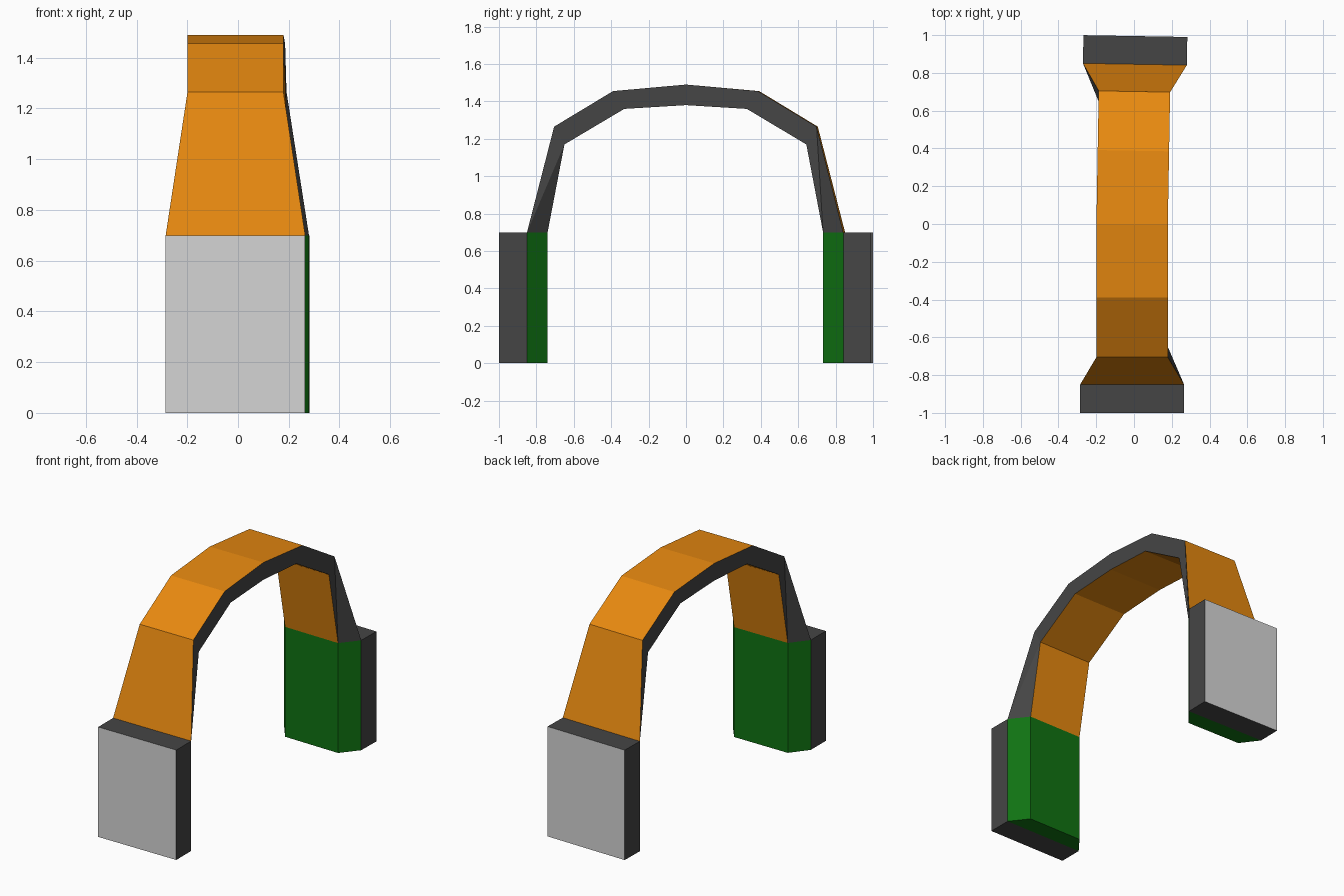
import bpy, bmesh, math
from mathutils import Matrix, Vector

if "Cube" in bpy.data.objects:
    bpy.data.objects.remove(bpy.data.objects["Cube"])


def material(name, rgb):
    m = bpy.data.materials.new(name)
    m.diffuse_color = (*rgb, 1)
    m.use_nodes = True
    m.node_tree.nodes["Principled BSDF"].inputs["Base Color"].default_value = m.diffuse_color
    return m


ORANGE = material("orange", (0.80, 0.25, 0.005))
DARK = material("dark grey", (0.06, 0.06, 0.06))
LIGHT = material("light grey", (0.66, 0.66, 0.66))
GREEN = material("green", (0.005, 0.17, 0.006))

CX = -0.01                      # the band runs slightly left of centre
WIDE, NARROW = 0.275, 0.189     # half widths at the cup and along the band

# The back half is the front half turned round, with a one degree twist
FRONT = Matrix.Translation((CX, 0, 0))
BACK = FRONT @ Matrix.Rotation(math.radians(179), 4, 'Z') @ Matrix.Diagonal((1, 0.995, 1, 1))


def finish(name, bm, mats):
    bmesh.ops.recalc_face_normals(bm, faces=bm.faces[:])
    me = bpy.data.meshes.new(name)
    bm.to_mesh(me)
    bm.free()
    for m in mats:
        me.materials.append(m)
    ob = bpy.data.objects.new(name, me)
    bpy.context.collection.objects.link(ob)
    return ob


def prism(name, plan, height, matrix, mats, rule=None):
    """Extrude a plan outline up from the ground."""
    bm = bmesh.new()
    base = bm.faces.new([bm.verts.new((x, y, 0)) for x, y in plan])
    ext = bmesh.ops.extrude_face_region(bm, geom=[base], use_keep_orig=True)
    top = [g for g in ext["geom"] if isinstance(g, bmesh.types.BMVert)]
    bmesh.ops.translate(bm, verts=top, vec=(0, 0, height))
    if rule:
        for f in bm.faces:
            f.material_index = rule(f)
    bm.transform(matrix)
    return finish(name, bm, mats)


# Ear cups with a light outer plate, and tapered cushions on the inside
for side, mat in (("front", FRONT), ("back", BACK)):
    prism(side + "_ear_cup",
          [(-WIDE, -1), (WIDE, -1), (WIDE, -0.85), (-WIDE, -0.85)], 0.70, mat,
          [DARK, LIGHT], lambda f: int(f.calc_center_median().y < -0.99))
    prism(side + "_cushion",
          [(-WIDE, -0.85), (WIDE, -0.85), (NARROW, -0.74), (-NARROW, -0.74)],
          0.70, mat, [GREEN])

# Headband: outer y, z, half width, then inner y, z, half width
profile = [
    (-0.85, 0.70, WIDE, -0.74, 0.70, NARROW),
    (-0.705, 1.265, NARROW, -0.65, 1.17, NARROW),
    (-0.39, 1.455, NARROW, -0.33, 1.36, NARROW),
    (0, 1.49, NARROW, 0, 1.38, NARROW),
]


def section(p):
    yo, zo, wo, yi, zi, wi = p
    return [Vector(v) for v in ((-wo, yo, zo), (wo, yo, zo), (wi, yi, zi), (-wi, yi, zi))]


rings = [[FRONT @ v for v in section(p)] for p in profile]
for p in reversed(profile[:-1]):
    ol, o_r, ir, il = [BACK @ v for v in section(p)]
    rings.append([o_r, ol, il, ir])

bm = bmesh.new()
rings = [[bm.verts.new(v) for v in r] for r in rings]
for a, b in zip(rings, rings[1:]):
    bm.faces.new((a[0], a[1], b[1], b[0]))          # outer surface
    bm.faces.new((a[3], b[3], b[2], a[2]))          # inner surface
    for tri in ((a[1], a[2], b[2]), (a[1], b[2], b[1]),
                (a[3], a[0], b[0]), (a[3], b[0], b[3])):
        bm.faces.new(tri).material_index = 1        # dark edges
bm.faces.new(rings[0])
bm.faces.new(rings[-1])
finish("headband", bm, [ORANGE, DARK])
